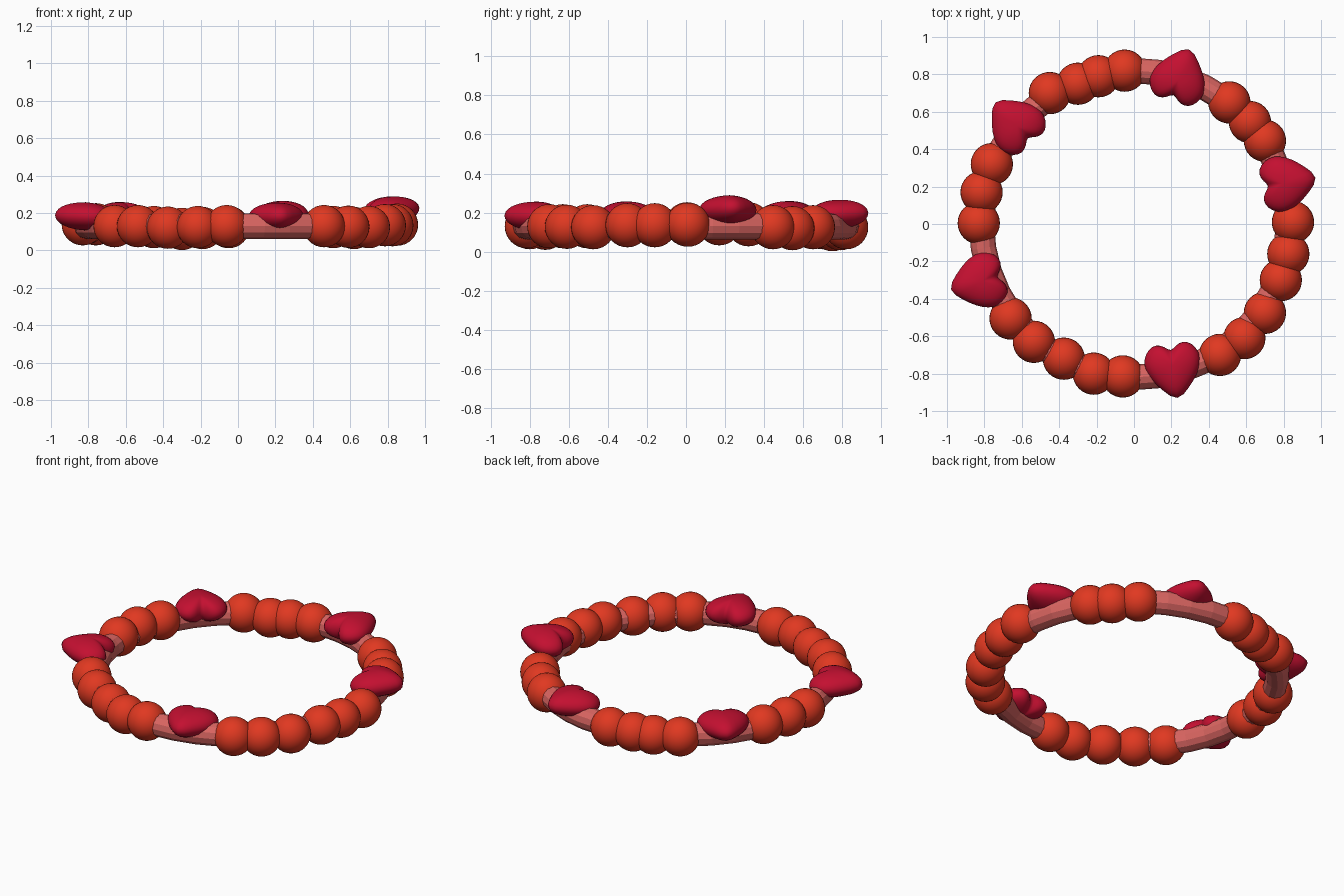
import bpy, bmesh
from math import sqrt
from mathutils import Vector, Matrix

if "Cube" in bpy.data.objects:
    bpy.data.objects.remove(bpy.data.objects["Cube"])


def material(name, rgb):
    m = bpy.data.materials.new(name)
    m.diffuse_color = (*rgb, 1)
    m.use_nodes = True
    m.node_tree.nodes["Principled BSDF"].inputs["Base Color"].default_value = m.diffuse_color
    return m


BEAD = material("orange_red", (0.75, 0.04, 0.015))
HEART = material("crimson", (0.55, 0.005, 0.03))
CORD = material("soft_pink", (0.70, 0.13, 0.12))

# Cord running through the beads
bpy.ops.mesh.primitive_torus_add(location=(0.005, 0, 0.13), major_radius=0.82,
                                 minor_radius=0.068, major_segments=40, minor_segments=12)
cord = bpy.context.object
cord.name = "cord"
cord.data.materials.append(CORD)

# Round beads (x, y, z), anticlockwise groups between the hearts
R = 0.113
beads = [
    (-0.05, 0.82, 0.125), (-0.19, 0.79, 0.12), (-0.30, 0.75, 0.115), (-0.45, 0.70, 0.125),
    (-0.76, 0.32, 0.14), (-0.815, 0.17, 0.145), (-0.83, 0.005, 0.14),
    (-0.66, -0.505, 0.13), (-0.535, -0.63, 0.13), (-0.375, -0.72, 0.122),
    (-0.215, -0.80, 0.125), (-0.06, -0.815, 0.13),
    (0.46, -0.70, 0.13), (0.59, -0.61, 0.127), (0.70, -0.475, 0.125),
    (0.785, -0.30, 0.135), (0.825, -0.16, 0.135), (0.85, 0.01, 0.138),
    (0.70, 0.445, 0.125), (0.62, 0.545, 0.12), (0.51, 0.65, 0.125),
]
bpy.ops.mesh.primitive_uv_sphere_add(segments=32, ring_count=16, radius=R, location=beads[0])
first = bpy.context.object
bpy.ops.object.shade_smooth()
first.data.materials.append(BEAD)
first.name = "bead_1"
for i, p in enumerate(beads[1:], 2):
    b = bpy.data.objects.new(f"bead_{i}", first.data)
    b.location = p
    bpy.context.collection.objects.link(b)

# Puffed heart charm: tip at the origin, lobes towards -x
half = [(0.012, 0), (-0.065, 0.075), (-0.125, 0.125), (-0.19, 0.156), (-0.25, 0.157),
        (-0.305, 0.122), (-0.325, 0.075), (-0.305, 0.03), (-0.272, 0)]
outline = half + [(x, -y) for x, y in half[-2:0:-1]]
centre = Vector((-0.19, 0, 0))
levels = [(-s, -1) for s in (-0.35, -0.65, -0.88)] + [(1, 0)] + [(s, 1) for s in (0.88, 0.65, 0.35)]
bm = bmesh.new()
rings = []
for s, side in levels:
    h = 0.076 * side * sqrt(max(0, 1 - s * s))
    rings.append([bm.verts.new(centre + (Vector((x, y, 0)) - centre) * s + Vector((0, 0, h)))
                  for x, y in outline])
n = len(outline)
for a, b in zip(rings, rings[1:]):
    for i in range(n):
        j = (i + 1) % n
        bm.faces.new((a[i], a[j], b[j], b[i]))
for ring, z in ((rings[0], -0.076), (rings[-1], 0.076)):
    pole = bm.verts.new(centre + Vector((0, 0, z)))
    for i in range(n):
        bm.faces.new((ring[i], ring[(i + 1) % n], pole))
bmesh.ops.recalc_face_normals(bm, faces=bm.faces[:])
mesh = bpy.data.meshes.new("heart")
bm.to_mesh(mesh)
bm.free()
mesh.shade_smooth()
mesh.materials.append(HEART)

# Hearts placed by tip position and outward direction (z lifts the tip)
hearts = [
    ((0.235, -0.95, 0.185), (0.14, -0.99, 0.02)),
    ((0.99, 0.25, 0.23), (0.985, 0.17, 0.09)),
    ((0.30, 0.953, 0.20), (0.32, 0.95, 0.05)),
    ((-0.755, 0.665, 0.19), (-0.67, 0.74, 0.03)),
    ((-0.998, -0.355, 0.19), (-0.966, -0.26, 0.04)),
]
for i, (tip, d) in enumerate(hearts, 1):
    x = Vector(d).normalized()
    y = Vector((0, 0, 1)).cross(x).normalized()
    z = x.cross(y)
    o = bpy.data.objects.new(f"heart_{i}", mesh)
    o.matrix_world = Matrix.Translation(tip) @ Matrix((x, y, z)).transposed().to_4x4()
    bpy.context.collection.objects.link(o)
    sub = o.modifiers.new("smooth", "SUBSURF")
    sub.levels = sub.render_levels = 1
